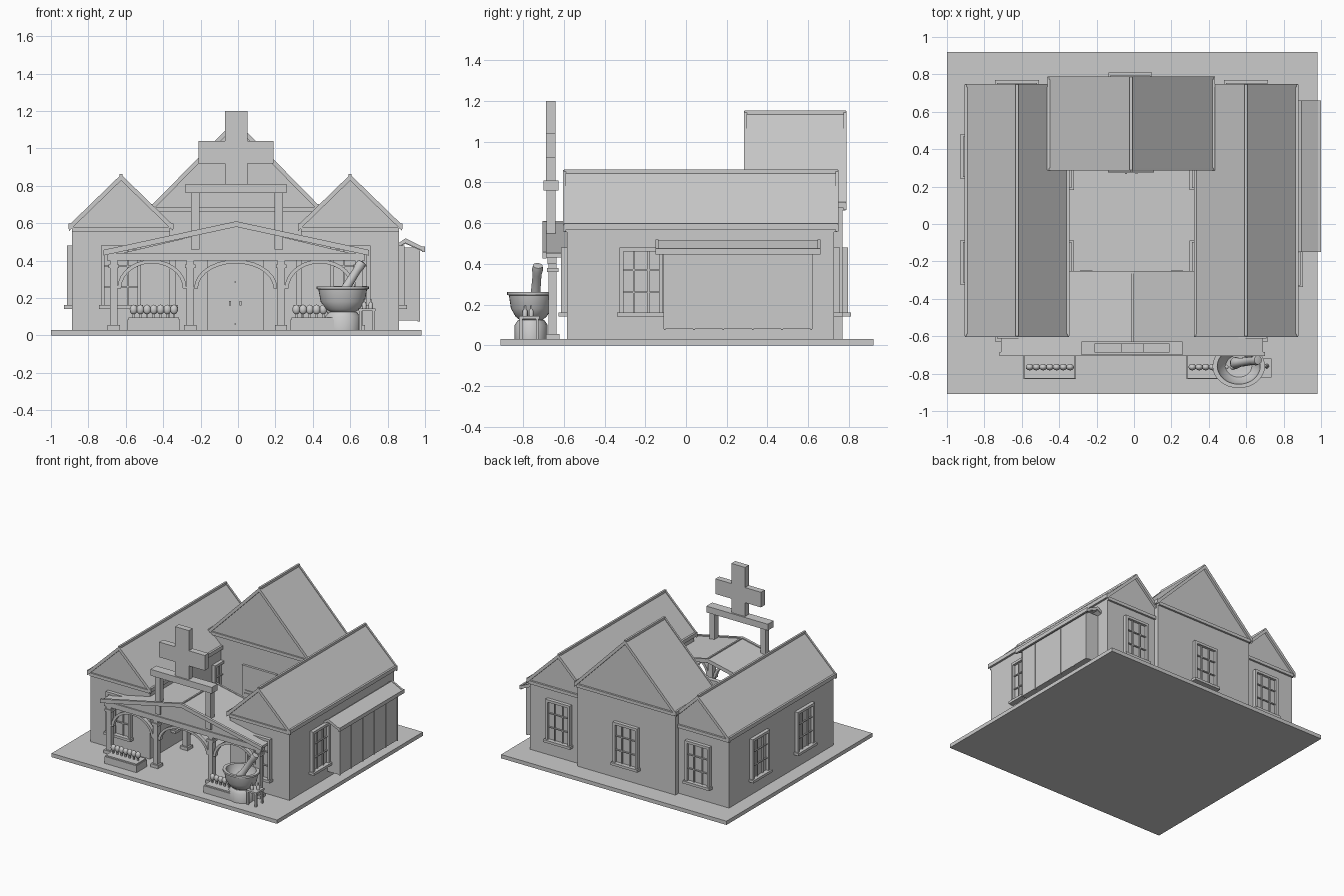
import bpy, bmesh, math
from mathutils import Vector, Matrix

cube = bpy.data.objects.get("Cube")
if cube:
    bpy.data.objects.remove(cube, do_unlink=True)

GREY = (0.6, 0.6, 0.6, 1)
mat = bpy.data.materials.new("plain grey")
mat.use_nodes = True
mat.diffuse_color = GREY
mat.node_tree.nodes["Principled BSDF"].inputs["Base Color"].default_value = GREY


def finish(name, bm, smooth=False):
    bmesh.ops.recalc_face_normals(bm, faces=bm.faces)
    me = bpy.data.meshes.new(name)
    bm.to_mesh(me)
    bm.free()
    me.materials.append(mat)
    ob = bpy.data.objects.new(name, me)
    bpy.context.collection.objects.link(ob)
    if smooth:
        for p in me.polygons:
            p.use_smooth = True
        me.set_sharp_from_angle(angle=math.radians(40))
    return ob


def add_box(bm, x0, x1, y0, y1, z0, z1):
    m = Matrix.Translation(((x0 + x1) / 2, (y0 + y1) / 2, (z0 + z1) / 2))
    m = m @ Matrix.Diagonal((x1 - x0, y1 - y0, z1 - z0, 1))
    bmesh.ops.create_cube(bm, size=1, matrix=m)


def box(name, *b):
    bm = bmesh.new()
    add_box(bm, *b)
    return finish(name, bm)


def prism(name, pts, y0, y1):
    """Extrude an x-z outline along y."""
    bm = bmesh.new()
    face = bm.faces.new([bm.verts.new((x, y0, z)) for x, z in pts])
    ext = bmesh.ops.extrude_face_region(bm, geom=[face])
    vs = [v for v in ext["geom"] if isinstance(v, bmesh.types.BMVert)]
    bmesh.ops.translate(bm, vec=(0, y1 - y0, 0), verts=vs)
    return finish(name, bm)


def chevron(name, cx, half, eave, apex, t, y0, y1):
    pts = [(-half, eave), (0, apex), (half, eave),
           (half, eave - t), (0, apex - t), (-half, eave - t)]
    return prism(name, [(cx + x, z) for x, z in pts], y0, y1)


def gabled_block(name, cx, half, wall, eave, apex, y0, y1):
    """House volume with roof slabs, edge boards, ridge and gable boards."""
    slope = (apex - eave) / half
    top = apex - 0.02
    shoulder = top - slope * wall
    prism(name + "_walls", [(cx - wall, 0.02), (cx + wall, 0.02), (cx + wall, shoulder),
                            (cx, top), (cx - wall, shoulder)], y0 + 0.015, y1 - 0.018)
    chevron(name + "_roof", cx, half - 0.005, eave, apex - 0.008, 0.02, y0, y1)
    for end, a, b in (("front", y0 - 0.003, y0 + 0.012), ("back", y1 - 0.012, y1 + 0.003)):
        chevron(f"{name}_{end}_edge_board", cx, half, eave, apex, 0.032, a, b)
    for end, a, b in (("front", y0 + 0.003, y0 + 0.02), ("back", y1 - 0.02, y1 - 0.003)):
        box(f"{name}_{end}_gable_board", cx - wall, cx + wall, a, b, shoulder - 0.03, shoulder - 0.005)
    box(name + "_ridge", cx - 0.008, cx + 0.008, y0, y1, apex - 0.02, apex + 0.002)
    for s in (-1, 1):
        x = cx + s * (half - 0.006)
        box(name + "_eave_board", x - 0.008, x + 0.008, y0, y1, eave - 0.022, eave + 0.008)


def window(name, x, y, turn, w=0.215, z0=0.15, z1=0.48):
    """Framed window; built facing -y, then turned about z."""
    bm = bmesh.new()
    h, f = w / 2, 0.02
    add_box(bm, -h, h, -0.008, 0.01, z0, z1)
    for a, b in ((-h, f - h), (h - f, h)):
        add_box(bm, a, b, -0.028, 0.01, z0, z1)
    add_box(bm, -h, h, -0.028, 0.01, z1 - f, z1)
    add_box(bm, -h - 0.01, h + 0.01, -0.042, 0.01, z0 - 0.008, z0 + 0.012)
    for i in (1, 2):
        x_bar = -h + w * i / 3
        z_bar = z0 + (z1 - z0) * i / 3
        add_box(bm, x_bar - 0.004, x_bar + 0.004, -0.018, 0, z0, z1)
        add_box(bm, -h, h, -0.018, 0, z_bar - 0.004, z_bar + 0.004)
    ob = finish(name, bm)
    ob.matrix_world = Matrix.Translation((x, y, 0)) @ Matrix.Rotation(math.radians(turn), 4, 'Z')


def arch(name, x0, x1, z0, z1, y0, y1, t=0.02):
    """Curved brace spanning two posts."""
    cx, r, n = (x0 + x1) / 2, (x1 - x0) / 2, 14
    ang = [math.pi * i / n for i in range(n + 1)]
    outer = [(cx + r * math.cos(a), z0 + (z1 - z0) * math.sin(a)) for a in ang]
    inner = [(cx + (r - t) * math.cos(a), z0 + (z1 - z0 - t) * math.sin(a)) for a in reversed(ang)]
    prism(name, outer + inner, y0, y1)


def lathe(name, profile, loc, scale=(1, 1, 1), steps=32):
    bm = bmesh.new()
    vs = [bm.verts.new((r, 0, z)) for r, z in profile]
    es = [bm.edges.new(p) for p in zip(vs, vs[1:])]
    bmesh.ops.spin(bm, geom=vs + es, cent=(0, 0, 0), axis=(0, 0, 1),
                   angle=math.tau, steps=steps, use_duplicate=False)
    bmesh.ops.remove_doubles(bm, verts=bm.verts, dist=0.0001)
    ob = finish(name, bm, True)
    ob.location, ob.scale = loc, scale
    return ob


# Ground slab, two wings and the taller hall
box("ground_slab", -1, 0.98, -0.91, 0.92, 0, 0.03)
WINGS = (("right_wing", -0.625), ("left_wing", 0.60))
for name, cx in WINGS:
    gabled_block(name, cx, 0.278, 0.262, 0.59, 0.86, -0.6, 0.745)
gabled_block("hall", -0.015, 0.447, 0.43, 0.695, 1.15, 0.288, 0.785)

# Windows
for name, cx in WINGS:
    window(name + "_front_window", cx, -0.585, 0)
    window(name + "_back_window", cx, 0.727, 180)
    inner = 90 if cx < 0 else -90
    for y in (-0.205, 0.30):
        window(name + "_courtyard_window", cx - math.copysign(0.262, cx), y, inner)
window("hall_back_window", -0.02, 0.767, 180)
for y in (-0.205, 0.36):
    window("right_side_window", -0.887, y, -90)
window("left_side_window", 0.862, -0.22, 90)

# Hall double door
box("door_frame", -0.165, 0.135, 0.285, 0.31, 0.03, 0.50)
for s in (-1, 1):
    cx = -0.015 + s * 0.063
    box("door_leaf", cx - 0.06, cx + 0.06, 0.278, 0.29, 0.035, 0.31)
    box("door_handle", -0.015 + s * 0.028 - 0.005, -0.015 + s * 0.028 + 0.005, 0.268, 0.28, 0.16, 0.185)
for z in (0.055, 0.28):
    box("door_rail", -0.135, 0.105, 0.273, 0.28, z, z + 0.01)

# Side shed
box("shed_body", 0.85, 0.97, -0.11, 0.62, 0.08, 0.47)
for i in range(6):
    y = -0.105 + i * 0.144
    box("shed_batten", 0.96, 0.973, y - 0.004, y + 0.004, 0.075, 0.46)
SHED = [(0.86, 0.49), (0.895, 0.515), (0.995, 0.465), (0.995, 0.445), (0.895, 0.49), (0.86, 0.47)]
prism("shed_roof", SHED, -0.14, 0.655)
for y in (-0.15, 0.645):
    prism("shed_roof_edge", [(x, z + 0.004) for x, z in SHED], y, y + 0.015)
box("shed_gutter", 0.985, 1.0, -0.15, 0.66, 0.445, 0.475)

# Porch roof, gables and beams
CX = -0.01
chevron("porch_roof", CX, 0.70, 0.452, 0.602, 0.02, -0.70, -0.25)
chevron("porch_front_edge", CX, 0.71, 0.457, 0.61, 0.03, -0.705, -0.685)
chevron("porch_back_edge", CX, 0.70, 0.455, 0.607, 0.03, -0.265, -0.25)
box("porch_ridge", CX - 0.006, CX + 0.006, -0.70, -0.25, 0.59, 0.61)
prism("porch_gable", [(CX - 0.65, 0.43), (CX + 0.65, 0.43), (CX, 0.585)], -0.67, -0.65)
box("porch_front_beam", -0.70, 0.68, -0.68, -0.635, 0.40, 0.44)
box("porch_back_beam", -0.36, 0.34, -0.30, -0.265, 0.40, 0.44)


def post(name, x, y):
    bm = bmesh.new()
    add_box(bm, x - 0.02, x + 0.02, y - 0.02, y + 0.02, 0.03, 0.44)
    for h, z0, z1 in ((0.033, 0.03, 0.055), (0.028, 0.36, 0.38)):
        add_box(bm, x - h, x + h, y - h, y + h, z0, z1)
    finish(name, bm)


POSTS = (-0.665, -0.255, 0.23, 0.645)
for x in POSTS:
    post("porch_front_post", x, -0.655)
for x in POSTS[1:3]:
    post("porch_back_post", x, -0.282)
for a, b in zip(POSTS, POSTS[1:]):
    arch("porch_front_arch", a + 0.02, b - 0.02, 0.25, 0.405, -0.67, -0.64)
arch("porch_back_arch", POSTS[1] + 0.02, POSTS[2] - 0.02, 0.25, 0.405, -0.295, -0.27)

# Cross sign on its frame
for x in (-0.228, 0.218):
    box("sign_post", x - 0.022, x + 0.022, -0.685, -0.64, 0.46, 0.77)
box("sign_beam", -0.28, 0.26, -0.70, -0.627, 0.76, 0.81)
X, W, L = -0.01, 0.06, 0.2
prism("cross", [(X - W, 0.81), (X + W, 0.81), (X + W, 0.92), (X + L, 0.92), (X + L, 1.04),
                (X + W, 1.04), (X + W, 1.2), (X - W, 1.2), (X - W, 1.04), (X - L, 1.04),
                (X - L, 0.92), (X - W, 0.92)], -0.688, -0.64)

# Planters with a row of round plants
for cx in (-0.45, 0.42):
    box("planter", cx - 0.14, cx + 0.14, -0.83, -0.70, 0.03, 0.085)
    box("planter_rim", cx - 0.135, cx + 0.135, -0.825, -0.705, 0.08, 0.095)
    bm = bmesh.new()
    for i in range(7):
        m = Matrix.Translation((cx - 0.108 + i * 0.036, -0.765, 0.138))
        bmesh.ops.create_uvsphere(bm, u_segments=12, v_segments=8, radius=0.021,
                                  matrix=m @ Matrix.Diagonal((1, 0.85, 1.25, 1)))
        add_box(bm, m.translation.x - 0.006, m.translation.x + 0.006, -0.771, -0.759, 0.09, 0.13)
    finish("plant_row", bm, True)

# Mortar bowl, pedestal and pestle
lathe("mortar_pedestal", [(0, 0.03), (0.095, 0.03), (0.095, 0.10), (0.075, 0.125), (0, 0.125)],
      (0.56, -0.76, 0), (1, 0.85, 1), 12)
lathe("mortar_bowl", [(0, 0.12), (0.06, 0.12), (0.09, 0.14), (0.118, 0.18), (0.13, 0.245), (0.14, 0.248),
                      (0.14, 0.262), (0.115, 0.262), (0.105, 0.2), (0.07, 0.16), (0, 0.15)],
      (0.56, -0.76, 0), (1, 0.84, 1))
pestle = lathe("pestle", [(0, 0), (0.024, 0.005), (0.032, 0.025), (0.024, 0.06), (0.022, 0.20),
                          (0.027, 0.225), (0.024, 0.25), (0, 0.255)], (0.53, -0.745, 0.18), steps=16)
pestle.rotation_euler = Vector((0.6, 0.08, 0.95)).to_track_quat('Z', 'Y').to_euler()

# Small side table with bottles
box("side_table_top", 0.645, 0.735, -0.82, -0.72, 0.13, 0.145)
for x in (0.655, 0.725):
    for y in (-0.81, -0.73):
        box("side_table_leg", x - 0.007, x + 0.007, y - 0.007, y + 0.007, 0.03, 0.135)
for x, y in ((0.675, -0.79), (0.71, -0.76)):
    lathe("bottle", [(0, 0.145), (0.012, 0.145), (0.012, 0.17), (0.005, 0.178), (0.005, 0.195), (0, 0.195)],
          (x, y, 0), steps=10)
